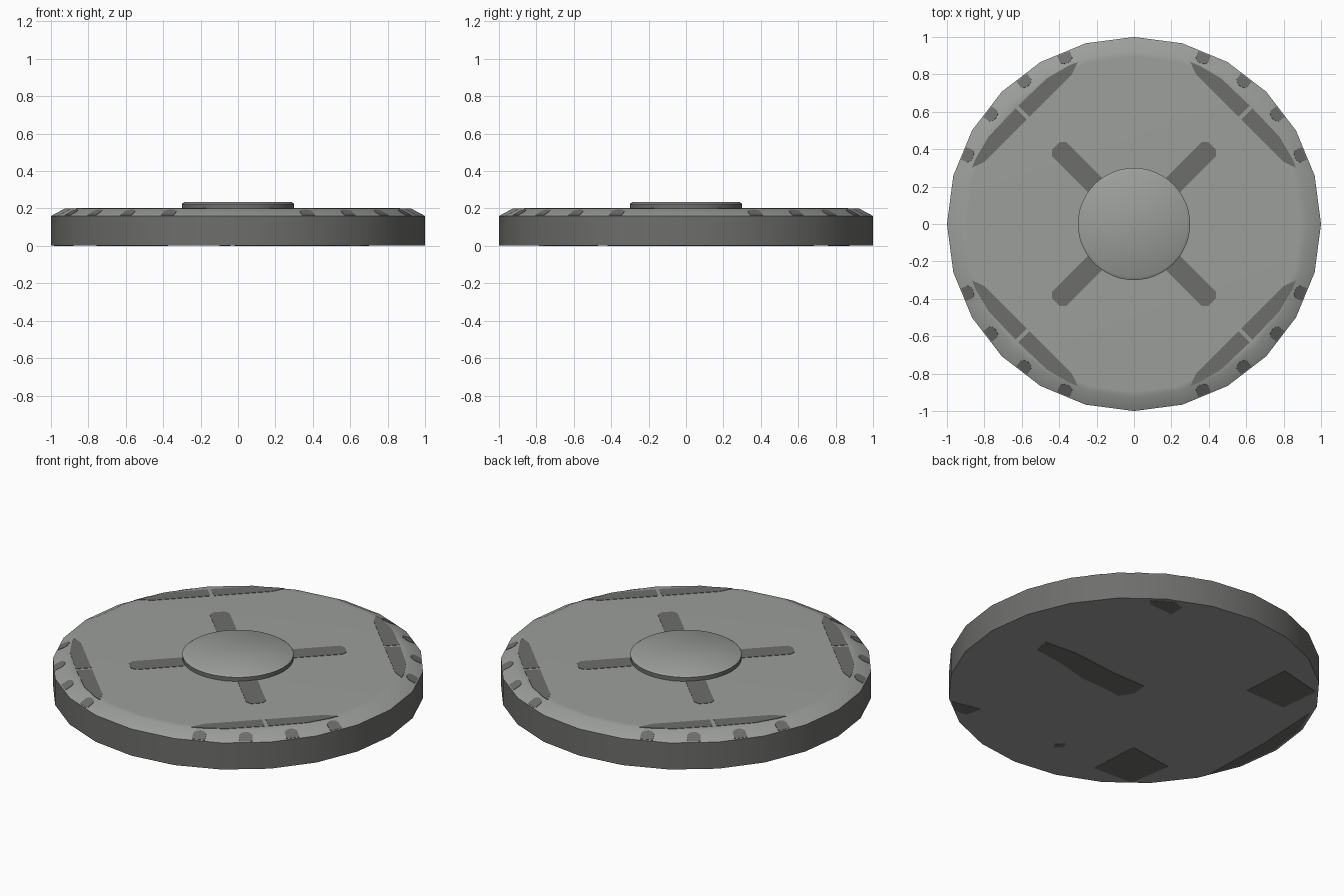
import bpy, bmesh, math
from mathutils import Vector, Matrix

if "Cube" in bpy.data.objects:
    bpy.data.objects.remove(bpy.data.objects["Cube"])


def material(name, rgb):
    m = bpy.data.materials.new(name)
    m.diffuse_color = (*rgb, 1)
    m.use_nodes = True
    m.node_tree.nodes["Principled BSDF"].inputs["Base Color"].default_value = m.diffuse_color
    return m


GREY = material("light grey", (0.33, 0.345, 0.33))
DARK = material("dark grey", (0.155, 0.155, 0.15))


def finish(name, bm, mats, smooth=False):
    bmesh.ops.recalc_face_normals(bm, faces=bm.faces)
    me = bpy.data.meshes.new(name)
    bm.to_mesh(me)
    bm.free()
    ob = bpy.data.objects.new(name, me)
    bpy.context.collection.objects.link(ob)
    for m in mats:
        me.materials.append(m)
    if smooth:
        bpy.ops.object.select_all(action='DESELECT')
        ob.select_set(True)
        bpy.context.view_layer.objects.active = ob
        bpy.ops.object.shade_smooth_by_angle(angle=math.radians(35))
    return ob


def lathe(name, profile, sides, dark_walls):
    """Closed turned solid; vertical walls get the dark material."""
    bm = bmesh.new()
    rings = [[bm.verts.new((r * math.cos(2 * math.pi * i / sides),
                            r * math.sin(2 * math.pi * i / sides), z))
              for i in range(sides)] for r, z in profile]
    for k in range(len(rings) - 1):
        for i in range(sides):
            j = (i + 1) % sides
            f = bm.faces.new((rings[k][i], rings[k][j],
                              rings[k + 1][j], rings[k + 1][i]))
            f.material_index = 1 if k in dark_walls else 0
    bm.faces.new(rings[0])
    bm.faces.new(rings[-1])
    return finish(name, bm, [GREY, DARK], True)


def plates(name, outlines, thick=0.003):
    """Thin painted plates: list of (matrix, 2D outline)."""
    bm = bmesh.new()
    for mat, pts in outlines:
        lo = [bm.verts.new(mat @ Vector((x, y, 0))) for x, y in pts]
        hi = [bm.verts.new(mat @ Vector((x, y, thick))) for x, y in pts]
        bm.faces.new(lo)
        bm.faces.new(hi)
        n = len(pts)
        for i in range(n):
            j = (i + 1) % n
            bm.faces.new((lo[i], lo[j], hi[j], hi[i]))
    return finish(name, bm, [DARK])


# Main disc and raised centre button
lathe("disc", [(1, 0.002), (1, 0.16), (0.925, 0.2), (0.895, 0.201)], 24, {0})
lathe("centre_button", [(0.3, 0.19), (0.3, 0.225), (0.285, 0.235)], 48, {0})

diagonals = [Matrix.Rotation(math.radians(45 + 90 * k), 4, 'Z') for k in range(4)]
top = Matrix.Translation((0, 0, 0.2))

# Diagonal arms around the button
arm = [(0.2, -0.054), (0.565, -0.054), (0.59, -0.03),
       (0.59, 0.03), (0.565, 0.054), (0.2, 0.054)]
plates("top_arms", [(d @ top, arm) for d in diagonals])

# Edge patches, in two mirrored halves per diagonal
half = [(0.80, 0.01), (0.80, 0.33), (0.825, 0.40), (0.845, 0.355),
        (0.88, 0.22), (0.885, 0.01)]
plates("edge_patches", [(d @ top, [(x, s * y) for x, y in half])
                        for d in diagonals for s in (1, -1)])

# Rounded spots on the sloping rim, centred on its facets
slope = math.atan2(0.04, 0.075 * math.cos(math.radians(7.5)))
spot = [(0.078, -0.036), (0.078, 0.036), (0.035, 0.036), (0.02, 0.022),
        (0.014, 0), (0.02, -0.022), (0.035, -0.036)]
seat = (Matrix.Translation((0.925 * math.cos(math.radians(7.5)), 0, 0.2))
        @ Matrix.Rotation(slope, 4, 'Y'))
plates("rim_spots", [(d @ Matrix.Rotation(math.radians(a), 4, 'Z') @ seat, spot)
                     for d in diagonals for a in (-22.5, -7.5, 7.5, 22.5)], 0.002)

# Marks on the underside
under = Matrix.Identity(4)
marks = [
    # long bar
    [(0.70, 0.095), (0.68, 0.0), (0.50, -0.024), (0.30, -0.076), (0.12, -0.084),
     (0.03, -0.097), (-0.02, -0.02), (-0.01, 0.073), (0.21, 0.077), (0.50, 0.11)],
    # two squares
    [(-0.465, 0.39), (-0.485, 0.685), (-0.757, 0.62), (-0.731, 0.378)],
    [(-0.373, -0.776), (-0.39, -0.47), (-0.667, -0.51), (-0.625, -0.765)],
    # small edge marks
    [(0.56, 0.80), (0.44, 0.875), (0.376, 0.848), (0.374, 0.76), (0.53, 0.77)],
    [(0.678, -0.72), (0.504, -0.683), (0.524, -0.779), (0.60, -0.785)],
    # side strip
    [(-0.89, -0.42), (-0.90, 0.0), (-0.88, 0.42), (-0.955, 0.25),
     (-0.985, 0.0), (-0.955, -0.25)],
    # tiny fleck
    [(-0.04, -0.71), (-0.09, -0.68), (-0.10, -0.71), (-0.06, -0.75)],
]
plates("underside_marks", [(under, m) for m in marks])
